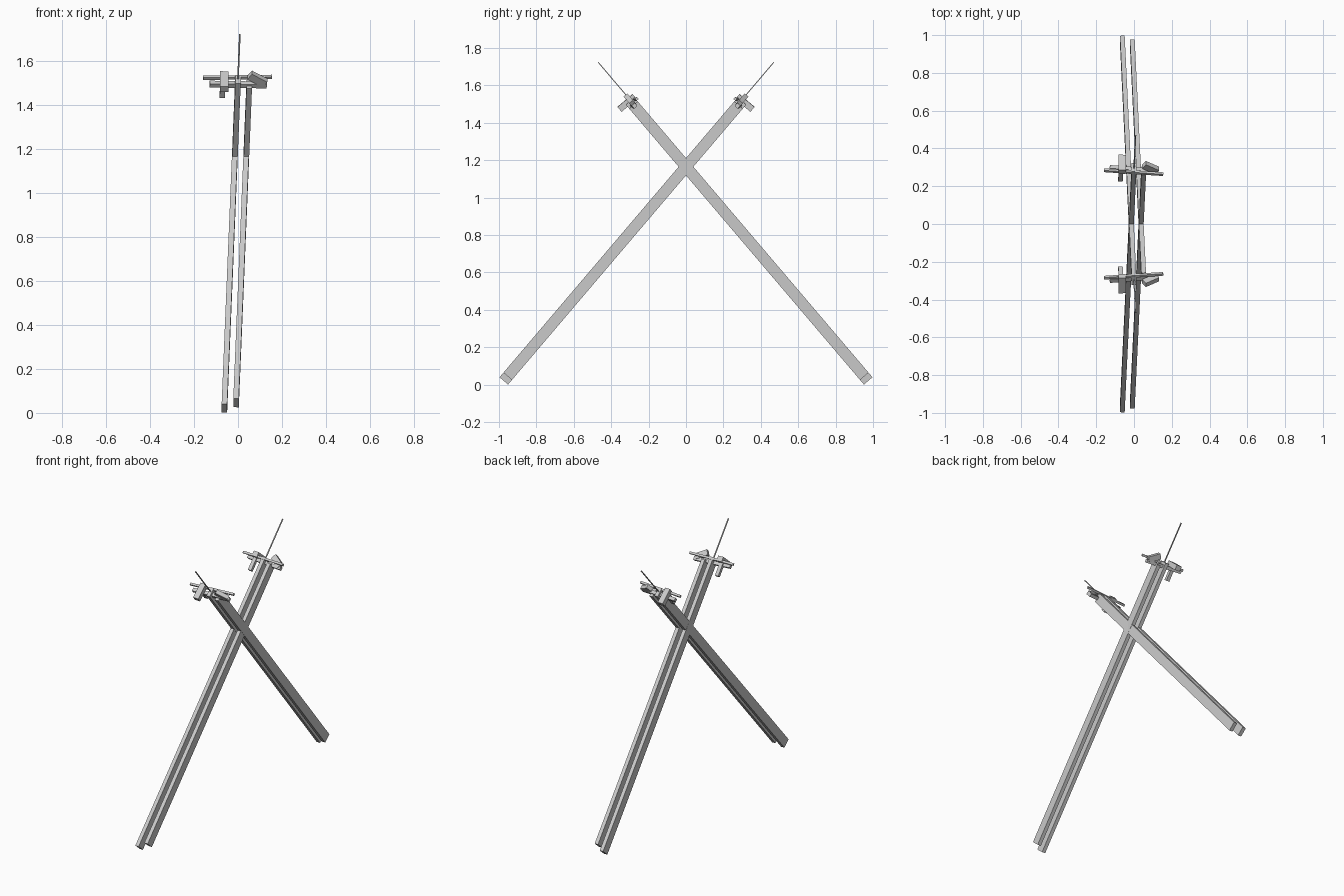
import bpy, bmesh
from math import radians
from mathutils import Matrix, Vector

if "Cube" in bpy.data.objects:
    bpy.data.objects.remove(bpy.data.objects["Cube"])

# Frame of one slanted arm: U runs up the arm, W points to its outer/lower side
U = Vector((0.0315, 0.648, 0.7615)).normalized()
W = Vector((0, U.z, -U.y)).normalized()
X = W.cross(U).normalized()
if X.x < 0:
    X = -X
CROSSING = Vector((0, 0, 1.165))
ARM = Matrix((X, W, U)).transposed().to_4x4()
ARM.translation = CROSSING


def box(name, x, w, t, spin=0, twist=0):
    """Box from (min, max) spans in arm coordinates, mirrored to the other arm.
    spin turns it in the X-U plane, twist turns it about the arm axis."""
    spans = (x, w, t)
    centre = Vector([(a + b) / 2 for a, b in spans])
    size = [b - a for a, b in spans] + [1]
    bm = bmesh.new()
    bmesh.ops.create_cube(bm, size=1)
    turn = Matrix.Rotation(radians(spin), 4, 'Y') @ Matrix.Rotation(radians(twist), 4, 'Z')
    bm.transform(ARM @ Matrix.Translation(centre) @ turn @ Matrix.Diagonal(size))
    bmesh.ops.recalc_face_normals(bm, faces=bm.faces)
    mesh = bpy.data.meshes.new(name)
    bm.to_mesh(mesh)
    bm.free()
    obj = bpy.data.objects.new(name, mesh)
    bpy.context.collection.objects.link(obj)
    mirror = obj.modifiers.new("opposite_arm", 'MIRROR')
    mirror.use_axis = (False, True, False)
    mirror.use_mirror_merge = False
    return obj


# Pair of long flat beams
box("long_beam", (-0.027, -0.002), (-0.03, 0.03), (-1.504, 0.462))
box("short_beam", (0.025, 0.050), (-0.03, 0.03), (-1.470, 0.435))

# Thin needle continuing past the top
box("needle", (-0.018, -0.011), (-0.007, -0.002), (0.44, 0.728))

# Cross bars at the head
box("upper_cross_bar", (-0.173, 0.141), (-0.032, -0.018), (0.445, 0.459), twist=-3.4)
box("lower_cross_bar", (-0.143, 0.117), (-0.006, 0.016), (0.424, 0.446), spin=2, twist=-3)

# Side block with a short peg running down beside the beam
box("side_block", (-0.096, -0.058), (-0.034, 0.072), (0.445, 0.479))
box("side_peg", (-0.095, -0.071), (-0.011, 0.011), (0.358, 0.45))

# Tilted wedge on the other side
box("tilted_wedge", (0.031, 0.115), (-0.015, 0.011), (0.446, 0.484), spin=32)
